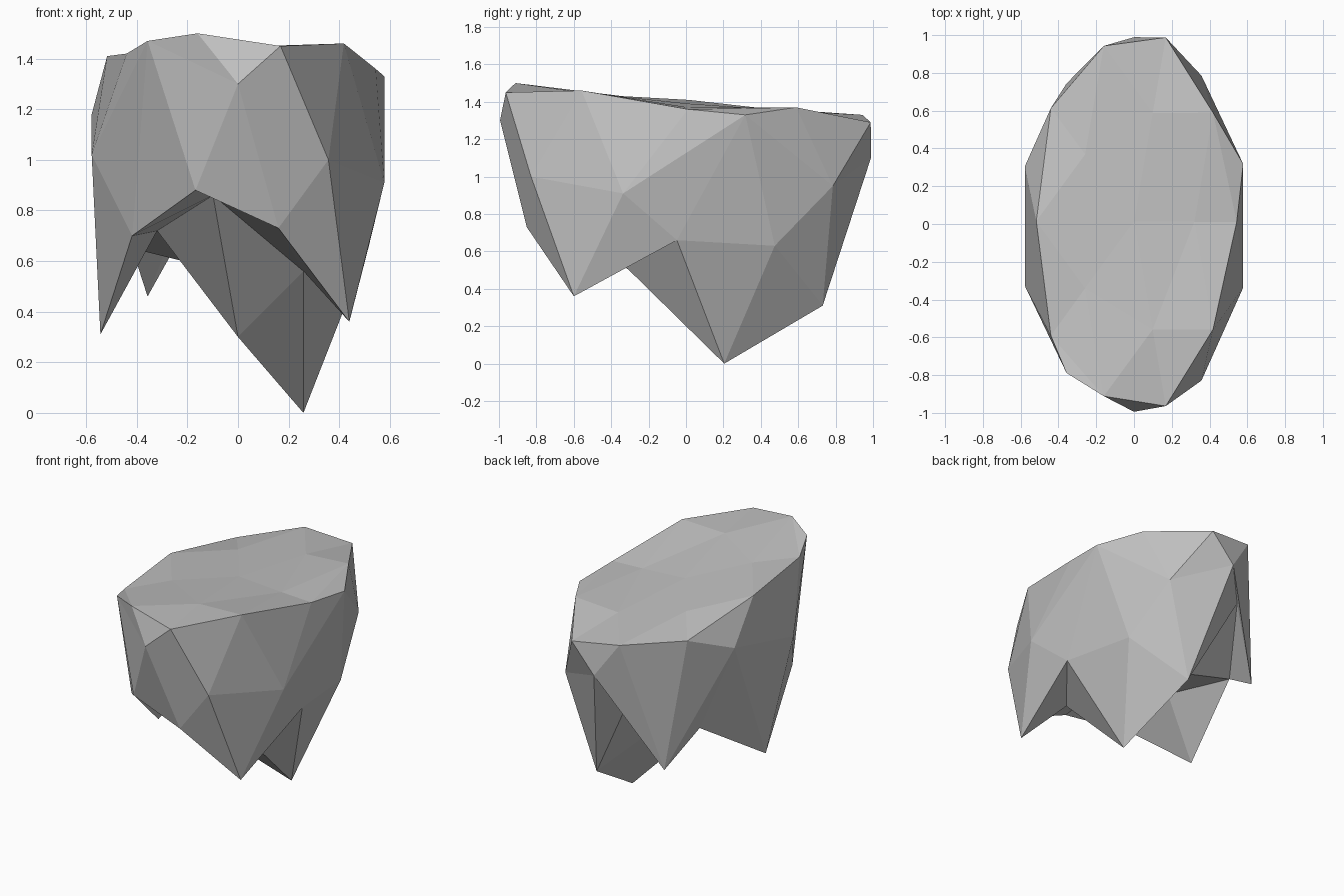
import bpy
import bmesh
import math

cube = bpy.data.objects.get("Cube")
if cube:
    bpy.data.objects.remove(cube, do_unlink=True)

# Stone colour
stone = bpy.data.materials.new("stone_grey")
stone.use_nodes = True
grey = (0.53, 0.53, 0.53, 1.0)
stone.diffuse_color = grey
shader = stone.node_tree.nodes["Principled BSDF"]
shader.inputs["Base Color"].default_value = grey
shader.inputs["Roughness"].default_value = 0.9

# Heights of each ring of a low-poly sphere, top to bottom,
# each ring running anticlockwise from the +x side
ring_heights = [
    [1.39],                                    # top centre
    [1.37, 1.35, 1.37, 1.43, 1.45],            # inner plateau
    [1.37, 1.33, 1.41, 1.5, 1.46],             # plateau rim, middles
    [1.36, 1.29, 1.31, 1.42, 1.45],            # plateau rim, corners
    [1.33, 0.95, 1.1, 0.46, 1.18,
     1.02, 1.47, 1.3, 1, 0.91],                # waist
    [0.63, 0.95, 0.31, 0.88, 0.36],            # lower spikes
    [0.66, 0.31, 0.65, 0.7, 0.73],             # notches between spikes
    [0, 0.57, 0.72, 0.86, 0.56],               # underside
    [0.3],                                     # bottom centre
]


def angle(vert):
    """Angle around the vertical axis, starting just before +x."""
    return (math.atan2(vert.co.y, vert.co.x) + 0.01) % math.tau


def group_rings(verts):
    """Collect vertices that share a level, highest level first."""
    rings = {}
    for vert in verts:
        rings.setdefault(round(vert.co.z, 2), []).append(vert)
    return [sorted(rings[level], key=angle) if abs(level) < 0.99 else rings[level]
            for level in sorted(rings, reverse=True)]


# Floating rock: flat tilted plateau above jagged hanging spikes
bm = bmesh.new()
bmesh.ops.create_icosphere(bm, subdivisions=2, radius=1.0)
width, plateau_spread, tilt, pivot = 0.608, 1.155, 0.085, 1.23
for ring, heights in zip(group_rings(bm.verts), ring_heights):
    spread = plateau_spread if ring[0].co.z > 0.1 else 1.0
    for vert, height in zip(ring, heights):
        vert.co.x *= width
        vert.co.y = vert.co.y * spread + tilt * (height - pivot)
        vert.co.z = height

bmesh.ops.recalc_face_normals(bm, faces=bm.faces)
mesh = bpy.data.meshes.new("floating_rock")
bm.to_mesh(mesh)
bm.free()
mesh.materials.append(stone)
rock = bpy.data.objects.new("floating_rock", mesh)
bpy.context.collection.objects.link(rock)
